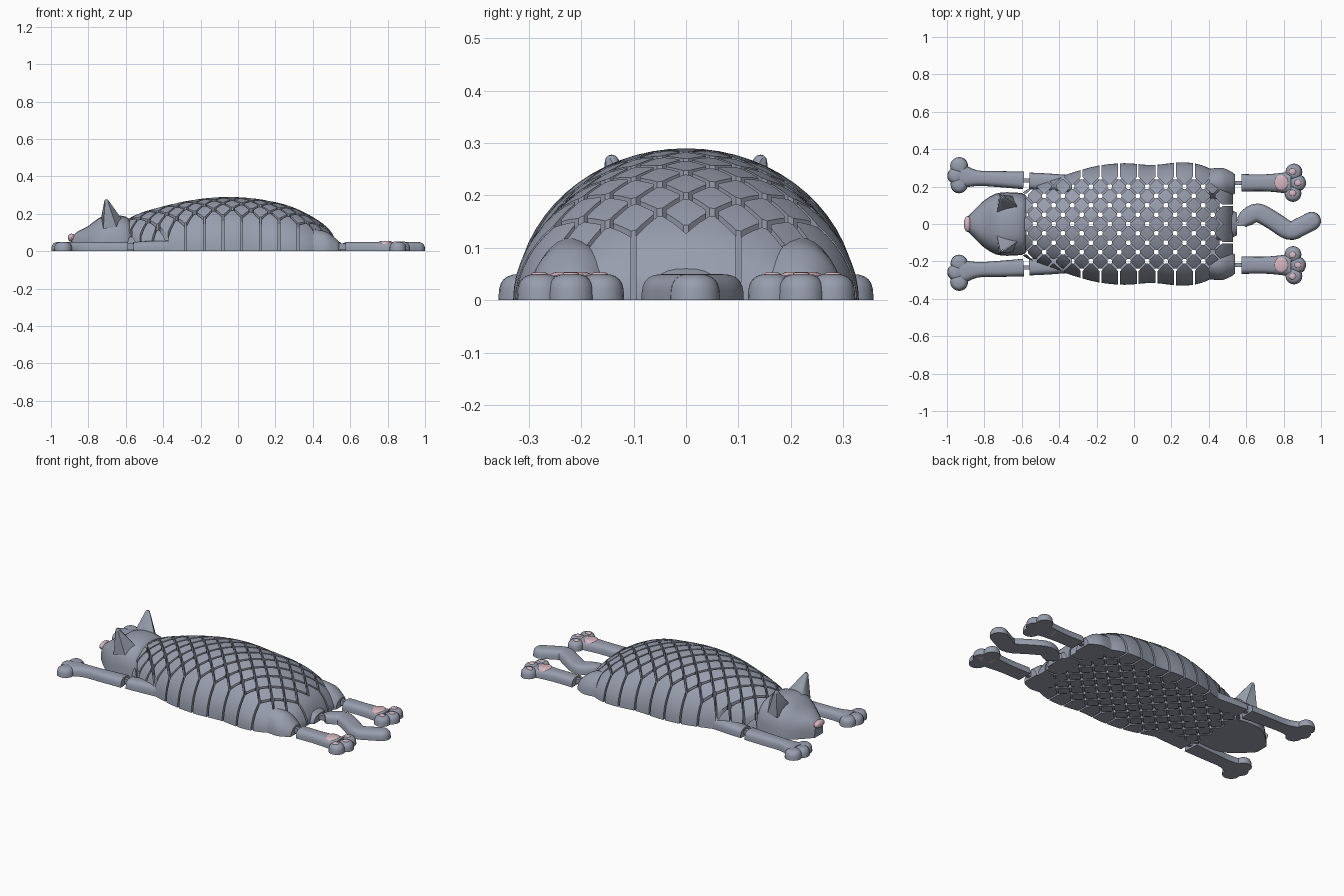
import bpy, bmesh, math
from mathutils import Vector, Matrix

if "Cube" in bpy.data.objects:
    bpy.data.objects.remove(bpy.data.objects["Cube"])


def material(name, color):
    m = bpy.data.materials.new(name)
    m.use_nodes = True
    m.diffuse_color = color
    m.node_tree.nodes["Principled BSDF"].inputs["Base Color"].default_value = color
    return m


grey = material("slate grey", (0.31, 0.34, 0.415, 1))
pink = material("pale pink", (0.68, 0.47, 0.52, 1))


def finish(name, bm, mat=grey, angle=35):
    bmesh.ops.recalc_face_normals(bm, faces=bm.faces)
    me = bpy.data.meshes.new(name)
    bm.to_mesh(me)
    bm.free()
    me.materials.append(mat)
    ob = bpy.data.objects.new(name, me)
    bpy.context.collection.objects.link(ob)
    bpy.ops.object.select_all(action="DESELECT")
    ob.select_set(True)
    bpy.context.view_layer.objects.active = ob
    bpy.ops.object.shade_smooth_by_angle(angle=math.radians(angle))
    return ob


def smooth(stations, steps):
    """Catmull-Rom interpolation of stations (x, y, half width, height)."""
    p = [Vector(s) for s in stations]
    p = [2 * p[0] - p[1]] + p + [2 * p[-1] - p[-2]]
    out = []
    for i in range(1, len(p) - 2):
        a, b, c, d = p[i - 1:i + 3]
        for k in range(steps):
            t = k / steps
            out.append(0.5 * (2 * b + (c - a) * t + (2 * a - 5 * b + 4 * c - d) * t**2
                              + (3 * b - a - 3 * c + d) * t**3))
    return out + [p[-2]]


def loft(stations, sides=16, power=1.0, steps=4):
    """Flat-bottomed arch swept along a path on the ground."""
    bm = bmesh.new()
    st = smooth(stations, steps)
    rings = []
    for i, s in enumerate(st):
        t = (st[min(i + 1, len(st) - 1)] - st[max(i - 1, 0)])
        side = Vector((-t[1], t[0])).normalized()
        ring = []
        for k in range(sides + 1):
            a = math.pi * k / sides
            c, z = math.cos(a), max(math.sin(a), 0) ** power * s[3]
            off = math.copysign(abs(c) ** power, c) * s[2]
            ring.append(bm.verts.new((s[0] + side.x * off, s[1] + side.y * off, z)))
        rings.append(ring)
    for r, q in zip(rings, rings[1:]):
        for k in range(sides + 1):
            j = (k + 1) % (sides + 1)
            bm.faces.new((r[k], r[j], q[j], q[k]))
    bm.faces.new(rings[0])
    bm.faces.new(rings[-1])
    return bm


def add_dome(bm, x, y, rx, ry, h, power=0.65, sides=20, levels=6):
    """Rounded flat-bottomed pebble."""
    rings = []
    for j in range(levels):
        a = math.pi / 2 * j / levels
        r, z = math.cos(a) ** power, math.sin(a) ** power * h
        rings.append([bm.verts.new((x + rx * r * math.cos(u), y + ry * r * math.sin(u), z))
                      for u in (2 * math.pi * k / sides for k in range(sides))])
    for lo, hi in zip(rings, rings[1:]):
        for k in range(sides):
            j = (k + 1) % sides
            bm.faces.new((lo[k], lo[j], hi[j], hi[k]))
    bm.faces.new(rings[0])
    bm.faces.new(rings[-1])


def add_box(bm, center, size, angle=0):
    m = Matrix.Translation(center) @ Matrix.Rotation(angle, 4, "Z") @ Matrix.Diagonal((*size, 1))
    bmesh.ops.create_cube(bm, size=1, matrix=m)


# Body shell, later sliced into interlocking tiles
BODY = [(-0.61, 0, 0.16, 0.16), (-0.52, 0, 0.21, 0.205), (-0.36, 0, 0.265, 0.25),
        (-0.2, 0, 0.31, 0.28), (-0.05, 0, 0.325, 0.29), (0.1, 0, 0.315, 0.28),
        (0.25, 0, 0.33, 0.25), (0.36, 0, 0.315, 0.205), (0.45, 0, 0.27, 0.15),
        (0.5, 0, 0.235, 0.1), (0.53, 0, 0.19, 0.04)]
H = 0.05          # half diagonal of a tile
GAP = 0.005       # half width of a groove
shell = loft(BODY, sides=32)
tiles, links = bmesh.new(), bmesh.new()
profile = smooth(BODY, 6)


def half_width(x):
    return min(profile, key=lambda s: abs(s[0] - x))[2]


def tile_planes(cx, cy):
    """Cut planes of one tile; rim tiles run straight out to the edge."""
    rear, rim, s = cx > 0.46, abs(cy) > 0.24, math.copysign(1, cy)
    planes = []
    for a in (-1, 1):
        for b in (-1, 1):
            if not (rear and a > 0) and not (rim and b == s):
                planes.append((a, b, H - GAP * 1.414))
        if not (rear and a > 0):
            planes.append((a, 0, H - (GAP if rim else 0.012)))
        if not (rim and a == s):
            seam = abs(abs(cy + a * H) - 0.1) < 0.01
            planes.append((0, a, H - ((GAP if seam else 0) if rear else 0.012)))
    return planes


temp = bpy.data.meshes.new("tile_scratch")
for i in range(23):
    for j in range(-5, 6):
        if (i + j) % 2 == 0:
            continue
        cx, cy = 0.52 - H * (i + 1), H * j
        bm = shell.copy()
        for nx, ny, lim in tile_planes(cx, cy):
            n = Vector((nx, ny, 0))
            co = Vector((cx, cy, 0)) + n * lim / n.length_squared
            bmesh.ops.bisect_plane(bm, geom=bm.verts[:] + bm.edges[:] + bm.faces[:], dist=1e-6,
                                   plane_co=co, plane_no=n, clear_outer=True)
            rim_edges = [e for e in bm.edges if e.is_boundary]
            if rim_edges:
                bmesh.ops.holes_fill(bm, edges=rim_edges, sides=0)
        if bm.faces:
            bm.to_mesh(temp)
            tiles.from_mesh(temp)
        bm.free()
        # Hidden links bridge the grooves to the next tiles
        for b in (-1, 1):
            mx, my = cx + H / 2, cy + b * H / 2
            if abs(my) < 0.25 and abs(my) < 0.88 * half_width(mx) and mx < 0.47:
                add_box(links, (mx, my, 0.018), (0.03, 0.044, 0.028), b * math.pi / 4)
bpy.data.meshes.remove(temp)
shell.free()
finish("body_tiles", tiles)
finish("body_links", links)

# Head
finish("head", loft([(-0.888, 0, 0.04, 0.08), (-0.85, 0, 0.08, 0.11), (-0.8, 0, 0.127, 0.135),
                     (-0.74, 0, 0.162, 0.18), (-0.68, 0, 0.17, 0.195), (-0.6, 0, 0.165, 0.185),
                     (-0.575, 0, 0.15, 0.16)], sides=14, power=0.72, steps=2), angle=25)
bm = bmesh.new()
bmesh.ops.create_uvsphere(bm, u_segments=16, v_segments=10, radius=1,
                          matrix=Matrix.Translation((-0.89, 0, 0.072)) @ Matrix.Diagonal((0.02, 0.043, 0.022, 1)))
finish("nose", bm, pink)

# Tail
tail = loft([(0.575, 0, 0.03, 0.045), (0.6, 0.03, 0.045, 0.05), (0.66, 0.06, 0.05, 0.05),
             (0.74, 0.02, 0.05, 0.05), (0.83, -0.035, 0.05, 0.05), (0.89, -0.015, 0.05, 0.05),
             (0.95, 0.015, 0.05, 0.05)], power=0.65)
add_dome(tail, 0.95, 0.015, 0.05, 0.05, 0.05)
finish("tail", tail)
finish("tail_root", loft([(0.44, 0, 0.09, 0.09), (0.5, 0, 0.085, 0.07), (0.55, 0, 0.06, 0.045)], power=0.8))

joints = bmesh.new()
add_box(joints, (0.565, 0, 0.025), (0.05, 0.022, 0.03))

for s, side in ((-1, "near"), (1, "far")):
    # Ears
    bm = bmesh.new()
    bmesh.ops.create_uvsphere(bm, u_segments=10, v_segments=6, radius=0.013,
                              matrix=Matrix.Translation((-0.703, s * 0.142, 0.265)))
    for x, y, z in ((-0.735, 0.05, 0.16), (-0.72, 0.16, 0.12), (-0.62, 0.09, 0.17), (-0.65, 0.15, 0.13)):
        bm.verts.new((x, s * y, z))
    hull = bmesh.ops.convex_hull(bm, input=bm.verts[:])
    bmesh.ops.delete(bm, geom=[v for v in hull["geom_interior"] if isinstance(v, bmesh.types.BMVert)],
                     context="VERTS")
    finish(side + "_ear", bm)

    # Front leg with paw, and the shoulder it hangs from
    bm = loft([(-0.59, s * 0.233, 0.047, 0.05), (-0.72, s * 0.24, 0.043, 0.05),
               (-0.84, s * 0.245, 0.042, 0.05), (-0.93, s * 0.255, 0.07, 0.05)], power=0.65)
    for x, y, r in ((-0.935, 0.31, 0.048), (-0.952, 0.258, 0.046), (-0.935, 0.21, 0.046)):
        add_dome(bm, x, s * y, r, r, 0.05)
    finish(side + "_front_leg", bm)
    finish(side + "_shoulder", loft([(-0.56, s * 0.23, 0.045, 0.05), (-0.46, s * 0.225, 0.045, 0.055),
                                     (-0.33, s * 0.215, 0.045, 0.06)], power=0.65))

    # Hind leg with paw, and the hip it hangs from
    bm = loft([(0.575, s * 0.22, 0.047, 0.05), (0.68, s * 0.22, 0.045, 0.05),
               (0.76, s * 0.22, 0.05, 0.05), (0.84, s * 0.22, 0.06, 0.05)], power=0.65)
    for x, y, r in ((0.855, 0.278, 0.045), (0.875, 0.22, 0.045), (0.85, 0.163, 0.045)):
        add_dome(bm, x, s * y, r, r, 0.05)
    finish(side + "_hind_leg", bm)
    finish(side + "_hip", loft([(0.4, s * 0.215, 0.08, 0.12), (0.47, s * 0.215, 0.085, 0.105),
                                (0.52, s * 0.215, 0.065, 0.07), (0.54, s * 0.215, 0.05, 0.05)]))

    # Pink paw pads
    bm = bmesh.new()
    add_dome(bm, 0.788, s * 0.22, 0.044, 0.046, 0.055, power=0.4)
    for x, y in ((0.848, 0.28), (0.876, 0.22), (0.848, 0.165)):
        add_dome(bm, x, s * y, 0.022, 0.02, 0.054, power=0.4)
    finish(side + "_paw_pads", bm, pink)

    # Leg hinges
    for x, y in ((-0.575, 0.232), (0.557, 0.22)):
        add_box(joints, (x, s * y, 0.025), (0.05, 0.022, 0.03))
finish("hinges", joints)
